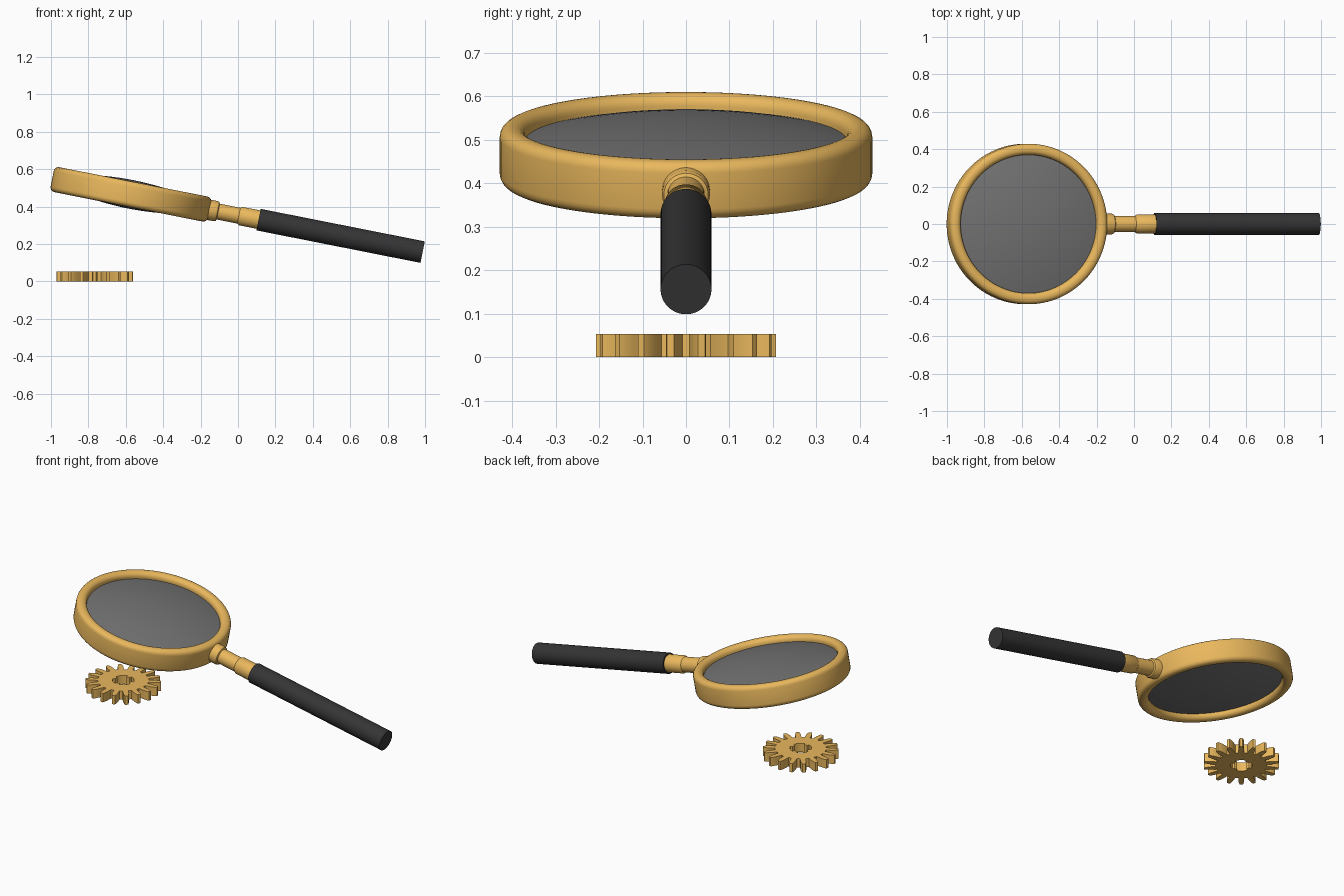
import bpy, bmesh
from math import sin, cos, pi, radians
from mathutils import Matrix

if "Cube" in bpy.data.objects:
    bpy.data.objects.remove(bpy.data.objects["Cube"])

TILT = Matrix.Translation((-0.5725, 0, 0.465)) @ Matrix.Rotation(radians(11.2), 4, 'Y')
ALONG_X = Matrix.Rotation(pi / 2, 4, 'Y')  # lathe axis z becomes x


def material(name, rgb):
    m = bpy.data.materials.new(name)
    m.diffuse_color = (*rgb, 1)
    m.use_nodes = True
    m.node_tree.nodes["Principled BSDF"].inputs["Base Color"].default_value = m.diffuse_color
    return m


gold = material("gold", (0.82, 0.48, 0.11))
black = material("black_grip", (0.035, 0.035, 0.035))
glass = material("lens_grey", (0.17, 0.17, 0.17))


def finish(bm, name, mat, matrix, angle=35):
    bmesh.ops.remove_doubles(bm, verts=bm.verts, dist=1e-5)
    bmesh.ops.recalc_face_normals(bm, faces=bm.faces)
    me = bpy.data.meshes.new(name)
    bm.to_mesh(me)
    bm.free()
    ob = bpy.data.objects.new(name, me)
    bpy.context.collection.objects.link(ob)
    me.materials.append(mat)
    ob.matrix_world = matrix
    bpy.ops.object.select_all(action='DESELECT')
    ob.select_set(True)
    bpy.context.view_layer.objects.active = ob
    bpy.ops.object.shade_smooth_by_angle(angle=radians(angle))
    return ob


def lathe(name, profile, mat, matrix, steps, closed=False):
    """Spin (radius, height) points round the z axis."""
    bm = bmesh.new()
    vs = [bm.verts.new((r, 0, z)) for r, z in profile]
    pairs = list(zip(vs, vs[1:])) + ([(vs[-1], vs[0])] if closed else [])
    es = [bm.edges.new(p) for p in pairs]
    bmesh.ops.spin(bm, geom=vs + es, cent=(0, 0, 0), axis=(0, 0, 1),
                   angle=2 * pi, steps=steps, use_merge=True)
    return finish(bm, name, mat, matrix)


# rim: rounded rectangular section
R_IN, R_OUT, HALF, FIL = 0.37, 0.429, 0.068, 0.026
rim = []
for cr, cz, a0 in ((R_OUT - FIL, HALF - FIL, 0), (R_IN + FIL, HALF - FIL, 90),
                   (R_IN + FIL, FIL - HALF, 180), (R_OUT - FIL, FIL - HALF, 270)):
    for k in range(6):
        a = radians(a0 + 18 * k)
        rim.append((cr + FIL * cos(a), cz + FIL * sin(a)))
lathe("lens_rim", rim, gold, TILT, 96, closed=True)

# lens: biconvex disc
R_LENS, EDGE, APEX = 0.372, 0.033, 0.077
top = [(R_LENS * i / 12, APEX - (APEX - EDGE) * (i / 12) ** 2) for i in range(13)]
lathe("lens", top + [(r, -z) for r, z in reversed(top)], glass, TILT, 96)

# neck: collar, thin stem and ferrule
neck = [(0, 0.40), (0.055, 0.40), (0.055, 0.462), (0.051, 0.472), (0.043, 0.476),
        (0.043, 0.588), (0.046, 0.592), (0.050, 0.598), (0.050, 0.71), (0, 0.71)]
lathe("neck", neck, gold, TILT @ ALONG_X, 48)

# handle
lathe("handle", [(0, 0.696), (0.0585, 0.696), (0.0585, 1.59), (0, 1.59)],
      black, TILT @ ALONG_X, 48)

# gear: toothed outline with a notched bore
TEETH, THICK = 18, 0.053
outer = []
for i in range(TEETH):
    c = pi / 2 + 2 * pi * i / TEETH
    for r, d in ((0.140, -6.5), (0.172, -5.2), (0.196, -3.6), (0.207, -2.2),
                 (0.207, 2.2), (0.196, 3.6), (0.172, 5.2), (0.140, 6.5)):
        a = c + radians(d)
        outer.append((r * cos(a), r * sin(a)))
inner = []
for q in range(4):
    for r, d in ((0.048, -12), (0.048, 12), (0.060, 13), (0.060, 29),
                 (0.060, 45), (0.060, 61), (0.060, 77)):
        a = radians(90 * q + d)
        inner.append((r * cos(a), r * sin(a)))
bm = bmesh.new()
edges = []
for loop in (outer, inner):
    vs = [bm.verts.new((x, y, 0)) for x, y in loop]
    edges += [bm.edges.new((vs[i - 1], vs[i])) for i in range(len(vs))]
bmesh.ops.triangle_fill(bm, edges=edges, use_beauty=True, normal=(0, 0, 1))
ext = bmesh.ops.extrude_face_region(bm, geom=bm.faces[:], use_keep_orig=True)
bmesh.ops.translate(bm, vec=(0, 0, THICK),
                    verts=[g for g in ext['geom'] if isinstance(g, bmesh.types.BMVert)])
finish(bm, "gear", gold, Matrix.Translation((-0.766, 0, 0)), 20)
